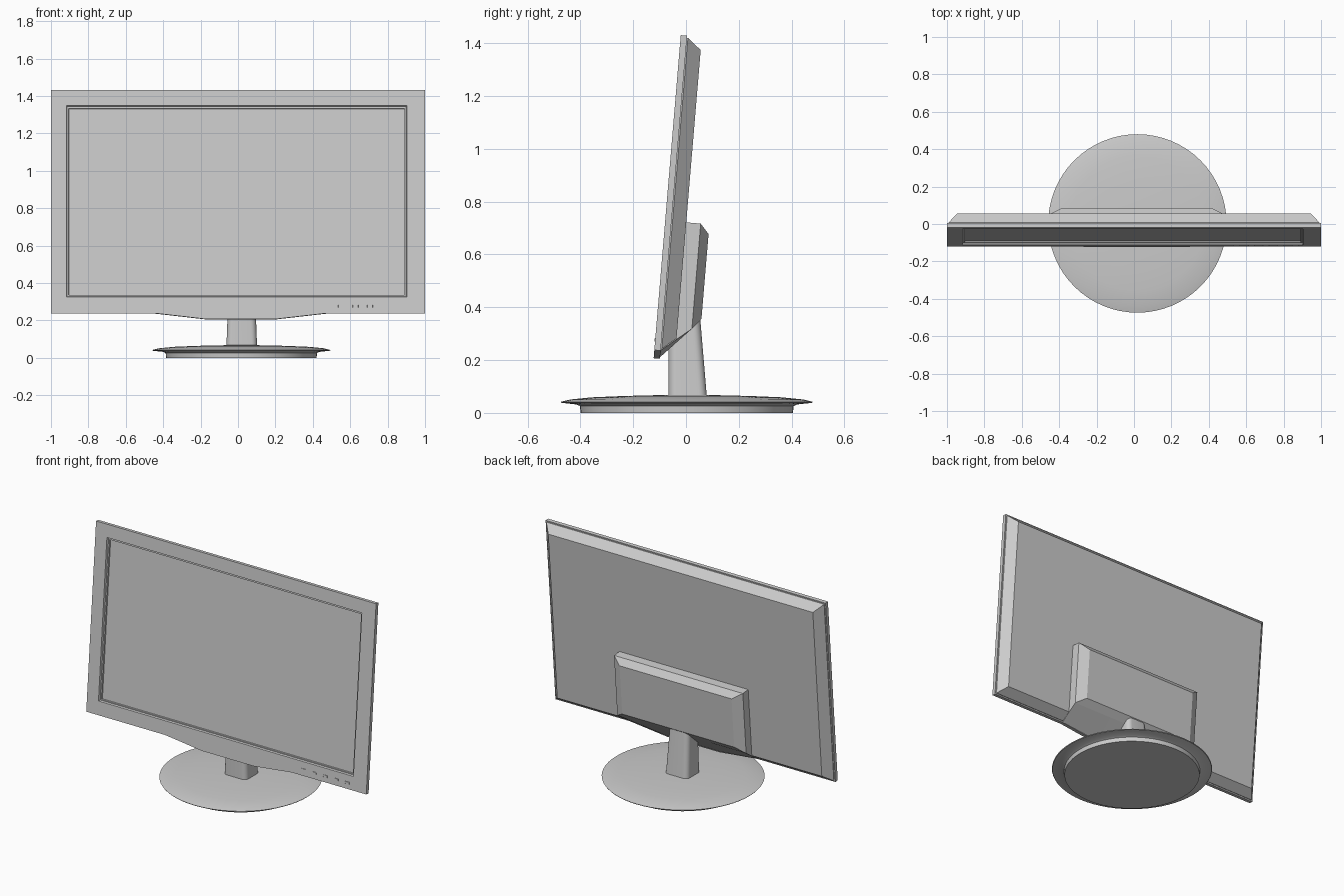
import bpy, bmesh, math

if "Cube" in bpy.data.objects:
    bpy.data.objects.remove(bpy.data.objects["Cube"])

TILT = math.radians(-4.8)
PIVOT = (0, -0.12, 0.238)   # lower front edge of the tilted display


def loft(name, rings, cap_start=True, tilted=False, smooth=False):
    """Skin equal-length rings of 3D points and cap the ends."""
    bm = bmesh.new()
    vr = [[bm.verts.new(p) for p in r] for r in rings]
    n = len(rings[0])
    for a, b in zip(vr, vr[1:]):
        for i in range(n):
            j = (i + 1) % n
            bm.faces.new((a[i], a[j], b[j], b[i]))
    if cap_start:
        bm.faces.new(vr[0][::-1])
    bm.faces.new(vr[-1])
    bmesh.ops.recalc_face_normals(bm, faces=bm.faces)
    me = bpy.data.meshes.new(name)
    bm.to_mesh(me)
    bm.free()
    ob = bpy.data.objects.new(name, me)
    bpy.context.collection.objects.link(ob)
    if tilted:
        ob.location = PIVOT
        ob.rotation_euler.x = TILT
    if smooth:
        bpy.ops.object.select_all(action='DESELECT')
        ob.select_set(True)
        bpy.context.view_layer.objects.active = ob
        bpy.ops.object.shade_smooth_by_angle(angle=math.radians(30))
    return ob


def rect(x0, x1, z0, z1, y):
    return [(x0, y, z1), (x0, y, z0), (x1, y, z0), (x1, y, z1)]


def chin_ring(x0, x1, z0, z1, y, drop=0.0):
    """Rectangle whose lower edge can dip in the middle."""
    return [(x0, y, z1), (x0, y, z0), (-0.44, y, z0), (-0.17, y, z0 - drop),
            (0.20, y, z0 - drop), (0.47, y, z0), (x1, y, z0), (x1, y, z1)]


# Front bezel with dipped chin and recessed screen opening
loft("bezel", [
    chin_ring(-1, 1, 0, 1.197, 0.024, 0.031),
    chin_ring(-1, 1, 0, 1.197, 0, 0.031),
    chin_ring(-0.918, 0.903, 0.088, 1.115, 0),
    chin_ring(-0.914, 0.899, 0.092, 1.111, 0.012),
    chin_ring(-0.906, 0.891, 0.098, 1.101, 0.012),
    chin_ring(-0.904, 0.889, 0.100, 1.099, 0.020)], tilted=True)

# Chamfered rear casing
loft("rear_casing", [
    rect(-0.992, 0.992, 0.008, 1.189, 0.022),
    rect(-0.992, 0.992, 0.008, 1.189, 0.028),
    rect(-0.945, 0.945, 0.050, 1.147, 0.080)], tilted=True)


# Rear electronics housing, sloping down to the chin
def housing_ring(x0, x1, z0, z1, y, drop=0.0):
    return [(x0, y, z1), (x0, y, z0), (-0.17, y, z0 - drop),
            (0.20, y, z0 - drop), (x1, y, z0), (x1, y, z1)]


loft("rear_housing", [
    housing_ring(-0.445, 0.475, 0.0, 0.492, 0.023, 0.026),
    housing_ring(-0.445, 0.475, 0.092, 0.492, 0.135),
    housing_ring(-0.385, 0.415, 0.132, 0.455, 0.168)], tilted=True)

# Control buttons along the lower right bezel
for i in range(5):
    x = 0.55 + 0.078 * i
    loft(f"button_{i + 1}", [
        rect(x - 0.016, x + 0.016, 0.030, 0.046, 0.002),
        rect(x - 0.014, x + 0.014, 0.032, 0.044, -0.002)], tilted=True)


# Stand neck with rounded corners
def rounded(x0, x1, y0, y1, r, z, steps=6):
    pts = []
    corners = [(x1 - r, y1 - r, 0), (x0 + r, y1 - r, 90),
               (x0 + r, y0 + r, 180), (x1 - r, y0 + r, 270)]
    for cx, cy, a0 in corners:
        for k in range(steps + 1):
            a = math.radians(a0 + 90 * k / steps)
            pts.append((cx + r * math.cos(a), cy + r * math.sin(a), z))
    return pts


loft("stand_neck", [
    rounded(-0.062, 0.102, -0.066, 0.079, 0.03, 0.06),
    rounded(-0.050, 0.090, -0.066, 0.052, 0.03, 0.38)], smooth=True)

# Round stand base, turned from a profile
profile = [(0.402, 0), (0.405, 0.026), (0.418, 0.032), (0.474, 0.038),
           (0.477, 0.042), (0.440, 0.051), (0.360, 0.059),
           (0.240, 0.064), (0.120, 0.067), (0.02, 0.068)]
N = 64
loft("stand_base", [
    [(0.018 + r * math.cos(2 * math.pi * k / N),
      0.003 + r * math.sin(2 * math.pi * k / N), z) for k in range(N)]
    for r, z in profile], smooth=True)
